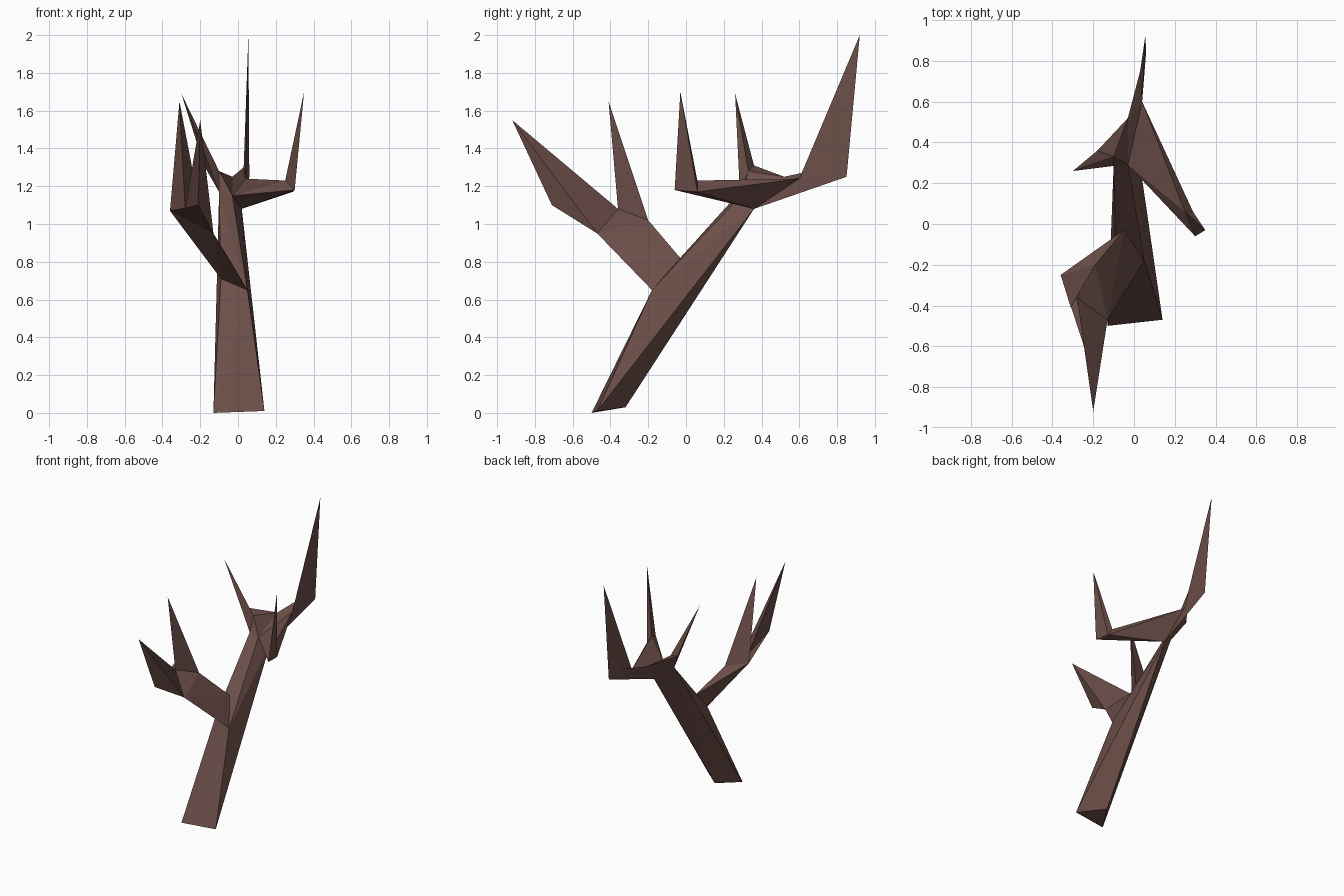
import bpy
import bmesh

cube = bpy.data.objects.get("Cube")
if cube:
    bpy.data.objects.remove(cube, do_unlink=True)

# One bark colour for the whole tree
bark = bpy.data.materials.new("dark_brown_bark")
bark.use_nodes = True
colour = (0.15, 0.077, 0.066, 1.0)
bark.diffuse_color = colour
for node in bark.node_tree.nodes:
    if node.type == "BSDF_PRINCIPLED":
        node.inputs["Base Color"].default_value = colour


def limb(name, *sections):
    """Make a flat-sided limb by wrapping its cross-sections and tip in a convex skin."""
    bm = bmesh.new()
    for section in sections:
        for point in section:
            bm.verts.new(point)
    skin = bmesh.ops.convex_hull(bm, input=list(bm.verts))
    spare = {v for key in ("geom_interior", "geom_unused") for v in skin[key]
             if isinstance(v, bmesh.types.BMVert)}
    if spare:
        bmesh.ops.delete(bm, geom=list(spare), context="VERTS")
    bmesh.ops.recalc_face_normals(bm, faces=list(bm.faces))
    mesh = bpy.data.meshes.new(name)
    bm.to_mesh(mesh)
    bm.free()
    mesh.materials.append(bark)
    obj = bpy.data.objects.new(name, mesh)
    bpy.context.scene.collection.objects.link(obj)
    return obj


# Trunk sections: ground, fork and crown
ground = [(-.13, -.5, 0), (.14, -.47, .01), (-.02, -.32, .03)]
fork = [(.05, -.18, .65), (-.05, -.03, .82), (-.09, -.13, .71)]
crown_under = (.02, .36, 1.08)
crown_top = (-.03, .29, 1.15)
crown_side = (-.1, .285, 1.17)
limb("trunk", ground, fork, [crown_under, crown_top, crown_side])

# Front branch, which splits into two spikes
front_low = (-.13, -.47, .95)
front_outer = (-.36, -.25, 1.07)
front_ridge = (-.28, -.36, 1.08)
front_inner = (-.19, -.2, 1.02)
front_chin = (-.21, -.71, 1.1)
limb("front_branch", fork, [front_low, front_outer, front_ridge, front_inner])
limb("front_web", [front_low, front_outer, front_ridge, front_chin])
limb("front_upright_spike", [front_outer, front_ridge, front_inner], [(-.31, -.41, 1.65)])
limb("front_leaning_spike", [front_low, front_ridge, front_chin], [(-.2, -.92, 1.55)])

# Back branch with the tallest spike
back_notch = (-.03, .52, 1.25)
back_ridge = (.04, .6, 1.24)
back_heel = (.06, .85, 1.25)
back_side = (.03, .75, 1.3)
limb("back_branch", [crown_under, crown_top], [back_notch, back_ridge, back_heel, back_side])
limb("tall_back_spike", [back_ridge, back_heel, back_side], [(.055, .92, 2)])

# Side branch on the +x side
left_elbow = [(.3, -.06, 1.18), (.25, .06, 1.23), (.29, .06, 1.17)]
limb("left_branch", [crown_under, crown_top, back_ridge], left_elbow)
limb("left_spike", left_elbow, [(.35, -.03, 1.7)])

# Side branch on the -x side
right_outer = (-.18, .36, 1.31)
right_inner = (-.1, .33, 1.28)
limb("right_branch", [crown_under, crown_top, crown_side], [right_outer, right_inner, back_notch])
limb("right_spike", [crown_side, right_outer, right_inner], [(-.3, .26, 1.69)])
